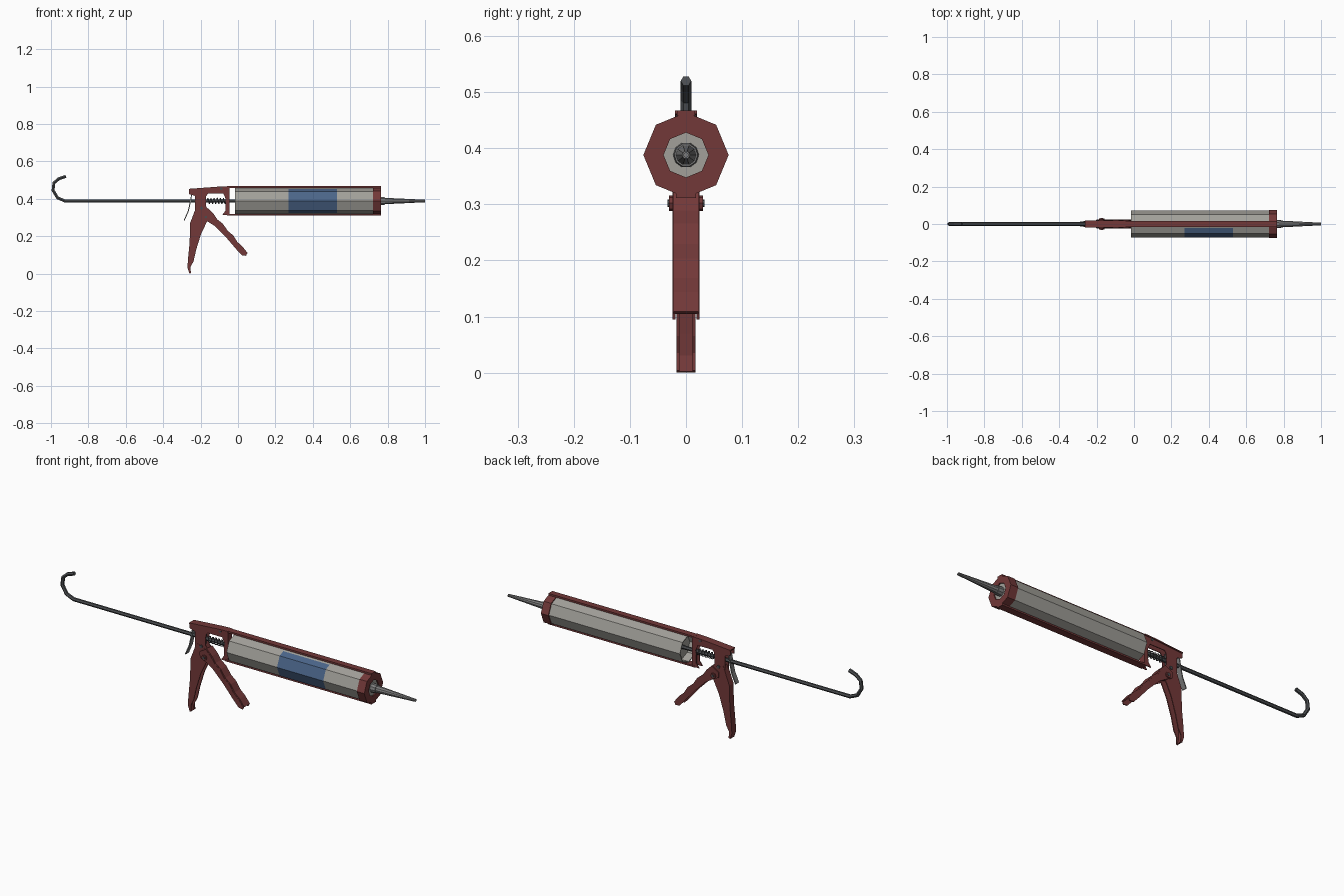
import bpy, bmesh, math
from mathutils import Vector

if "Cube" in bpy.data.objects:
    bpy.data.objects.remove(bpy.data.objects["Cube"])

AXIS = 0.388  # height of the rod and cartridge centre line


def material(name, rgb):
    m = bpy.data.materials.new(name)
    m.diffuse_color = (*rgb, 1)
    m.use_nodes = True
    m.node_tree.nodes["Principled BSDF"].inputs["Base Color"].default_value = m.diffuse_color
    return m


RED = material("red_paint", (0.17, 0.04, 0.04))
BLUE = material("blue_label", (0.07, 0.13, 0.25))
STEEL = material("dark_steel", (0.07, 0.075, 0.08))
SHELL = material("cartridge_grey", (0.36, 0.35, 0.32))
PLASTIC = material("nozzle_grey", (0.2, 0.2, 0.2))


def finish(name, bm, mat):
    bmesh.ops.remove_doubles(bm, verts=bm.verts, dist=1e-5)
    bmesh.ops.recalc_face_normals(bm, faces=bm.faces)
    me = bpy.data.meshes.new(name)
    bm.to_mesh(me)
    bm.free()
    ob = bpy.data.objects.new(name, me)
    bpy.context.collection.objects.link(ob)
    me.materials.append(mat)
    return ob


def lathe(name, profile, mat, n=8):
    """Spin (x, radius) points round the centre line."""
    bm = bmesh.new()
    rings = []
    for i in range(n):
        a = math.tau * i / n
        rings.append([bm.verts.new((x, r * math.cos(a), AXIS + r * math.sin(a))) for x, r in profile])
    for i in range(n):
        a, b = rings[i], rings[(i + 1) % n]
        for j in range(len(profile) - 1):
            bm.faces.new((a[j], a[j + 1], b[j + 1], b[j]))
    return finish(name, bm, mat)


def plates(name, pts, spans, mat):
    """Extrude an xz outline between each (y0, y1)."""
    bm = bmesh.new()
    for y0, y1 in spans:
        a = [bm.verts.new((x, y0, z)) for x, z in pts]
        b = [bm.verts.new((x, y1, z)) for x, z in pts]
        bm.faces.new(a)
        bm.faces.new(b[::-1])
        for i in range(len(pts)):
            j = (i + 1) % len(pts)
            bm.faces.new((a[i], b[i], b[j], a[j]))
    return finish(name, bm, mat)


def pair(outer, t):
    return [(-outer, t - outer), (outer - t, outer)]


def strip(name, path, t, half, mat):
    """Bent sheet-metal strip following an xz path, thickened to its left."""
    off = []
    for i, p in enumerate(path):
        d = Vector(path[min(i + 1, len(path) - 1)]) - Vector(path[max(i - 1, 0)])
        d.normalize()
        off.append((p[0] - d.y * t, p[1] + d.x * t))
    return plates(name, path + off[::-1], [(-half, half)], mat)


def wire(name, pts, r, mat):
    """Six-sided bar along a path."""
    cu = bpy.data.curves.new(name + "_path", "CURVE")
    cu.dimensions = "3D"
    cu.bevel_depth, cu.bevel_resolution, cu.use_fill_caps = r, 1, True
    sp = cu.splines.new("POLY")
    sp.points.add(len(pts) - 1)
    for p, c in zip(sp.points, pts):
        p.co = (*c, 1)
    tmp = bpy.data.objects.new(name + "_path", cu)
    bpy.context.collection.objects.link(tmp)
    me = bpy.data.meshes.new_from_object(tmp.evaluated_get(bpy.context.evaluated_depsgraph_get()))
    bpy.data.objects.remove(tmp)
    ob = bpy.data.objects.new(name, me)
    bpy.context.collection.objects.link(ob)
    me.materials.clear()
    me.materials.append(mat)
    for f in me.polygons:
        f.use_smooth = False
    return ob


def pin(name, x, z, r, half, mat, n=8):
    pts = [(x + r * math.cos(math.tau * i / n), z + r * math.sin(math.tau * i / n)) for i in range(n)]
    return plates(name, pts, [(-half, half)], mat)


# Cartridge: octagonal shell, open at the rear
lathe("cartridge", [(0.03, 0.066), (-0.015, 0.066), (-0.015, 0.071), (0.757, 0.071), (0.757, 0.0)], SHELL)
lathe("piston", [(0.025, 0.0), (0.025, 0.066), (0.045, 0.066), (0.045, 0.0)], SHELL)

# Label wrapped round the front facets
bm = bmesh.new()
section = [(-0.021, 0.0635), (-0.0508, 0.0508), (-0.0718, 0), (-0.0508, -0.0508), (-0.021, -0.0635)]
rows = [[bm.verts.new((x, y, AXIS + z)) for x in (0.27, 0.53)] for y, z in section]
for a, b in zip(rows, rows[1:]):
    bm.faces.new((a[0], b[0], b[1], a[1]))
finish("label", bm, BLUE)

# Front retaining cap and nozzle
lathe("front_cap", [(0.722, 0.071), (0.722, 0.076), (0.764, 0.076), (0.764, 0.04),
                    (0.758, 0.04), (0.758, 0.071), (0.722, 0.071)], RED)
lathe("nozzle", [(0.755, 0.0), (0.755, 0.023), (0.785, 0.021), (0.785, 0.018), (1.0, 0.007),
                 (1.0, 0.004), (0.97, 0.004), (0.97, 0.0)], PLASTIC, 10)

# Cradle rails above and below the cartridge
strip("top_rail", [(-0.06, 0.458), (0.764, 0.458)], 0.009, 0.016, RED)
strip("bottom_rail", [(-0.06, 0.311), (0.764, 0.311)], 0.008, 0.018, RED)

# Frame: folded channel with side plates, spine and front strap
frame = [(-0.262, 0.45), (-0.06, 0.466), (-0.045, 0.466), (-0.045, 0.312), (-0.085, 0.312),
         (-0.068, 0.335), (-0.066, 0.4), (-0.078, 0.427), (-0.16, 0.427), (-0.17, 0.415), (-0.172, 0.36),
         (-0.15, 0.335), (-0.15, 0.3), (-0.175, 0.285), (-0.205, 0.31), (-0.23, 0.34),
         (-0.23, 0.415), (-0.262, 0.425)]
plates("frame_sides", frame, pair(0.016, 0.004), RED)
strip("frame_spine", [(-0.262, 0.447), (-0.1, 0.459), (-0.045, 0.461)], 0.006, 0.02, RED)
strip("front_strap_lower", [(-0.045, 0.311), (-0.045, 0.375)], 0.008, 0.016, RED)
strip("front_strap_upper", [(-0.045, 0.401), (-0.045, 0.466)], 0.008, 0.016, RED)

# Rear grip: channel open towards the trigger
grip_back = [(-0.222, 0.36), (-0.237, 0.32), (-0.256, 0.27), (-0.256, 0.23), (-0.26, 0.15),
             (-0.268, 0.07), (-0.27, 0.03), (-0.26, 0.0)]
grip_front = [(-0.252, 0.004), (-0.254, 0.035), (-0.238, 0.065), (-0.223, 0.13), (-0.198, 0.21),
              (-0.165, 0.28), (-0.165, 0.34)]
plates("grip_sides", grip_back + grip_front, pair(0.017, 0.005), RED)
strip("grip_back", grip_back, 0.006, 0.016, RED)

# Trigger: wider channel with a wavy finger side
wave = [(-0.165, 0.345), (-0.135, 0.315), (-0.115, 0.285), (-0.085, 0.262), (-0.06, 0.225),
        (-0.03, 0.2), (-0.008, 0.165), (0.02, 0.14), (0.047, 0.105)]
under = [(0.043, 0.095), (0.02, 0.098), (-0.005, 0.125), (-0.065, 0.195), (-0.125, 0.255),
         (-0.165, 0.28), (-0.198, 0.297), (-0.2, 0.325)]
plates("trigger_sides", wave + under, pair(0.024, 0.005), RED)
strip("trigger_front", wave[::-1], -0.006, 0.0225, RED)

# Pivot bolts
pin("trigger_pivot", -0.172, 0.302, 0.014, 0.030, RED)
pin("trigger_pivot_core", -0.172, 0.302, 0.007, 0.033, STEEL)
pin("drive_pin", -0.195, 0.35, 0.008, 0.022, STEEL)
pin("spine_rivet", -0.09, 0.455, 0.008, 0.018, STEEL)

# Push rod with hooked end
hook = [(0.03, 0.388), (-0.925, 0.388), (-0.965, 0.405), (-0.989, 0.445), (-0.984, 0.485),
        (-0.958, 0.507), (-0.92, 0.52)]
wire("push_rod", [(x, 0, z) for x, z in hook], 0.0095, STEEL)

# Return spring and drive plates
turns, steps = 6, 8
wire("return_spring", [(-0.165 + 0.1 * i / (turns * steps),
                        0.015 * math.cos(math.tau * i / steps),
                        AXIS + 0.015 * math.sin(math.tau * i / steps))
                       for i in range(turns * steps + 1)], 0.0025, STEEL)
strip("drive_plate", [(-0.188, 0.345), (-0.182, 0.425)], 0.008, 0.012, STEEL)

# Thumb release lever behind the frame
strip("release_lever", [(-0.235, 0.43), (-0.25, 0.425), (-0.258, 0.38), (-0.268, 0.335), (-0.29, 0.285)],
      0.005, 0.013, PLASTIC)
